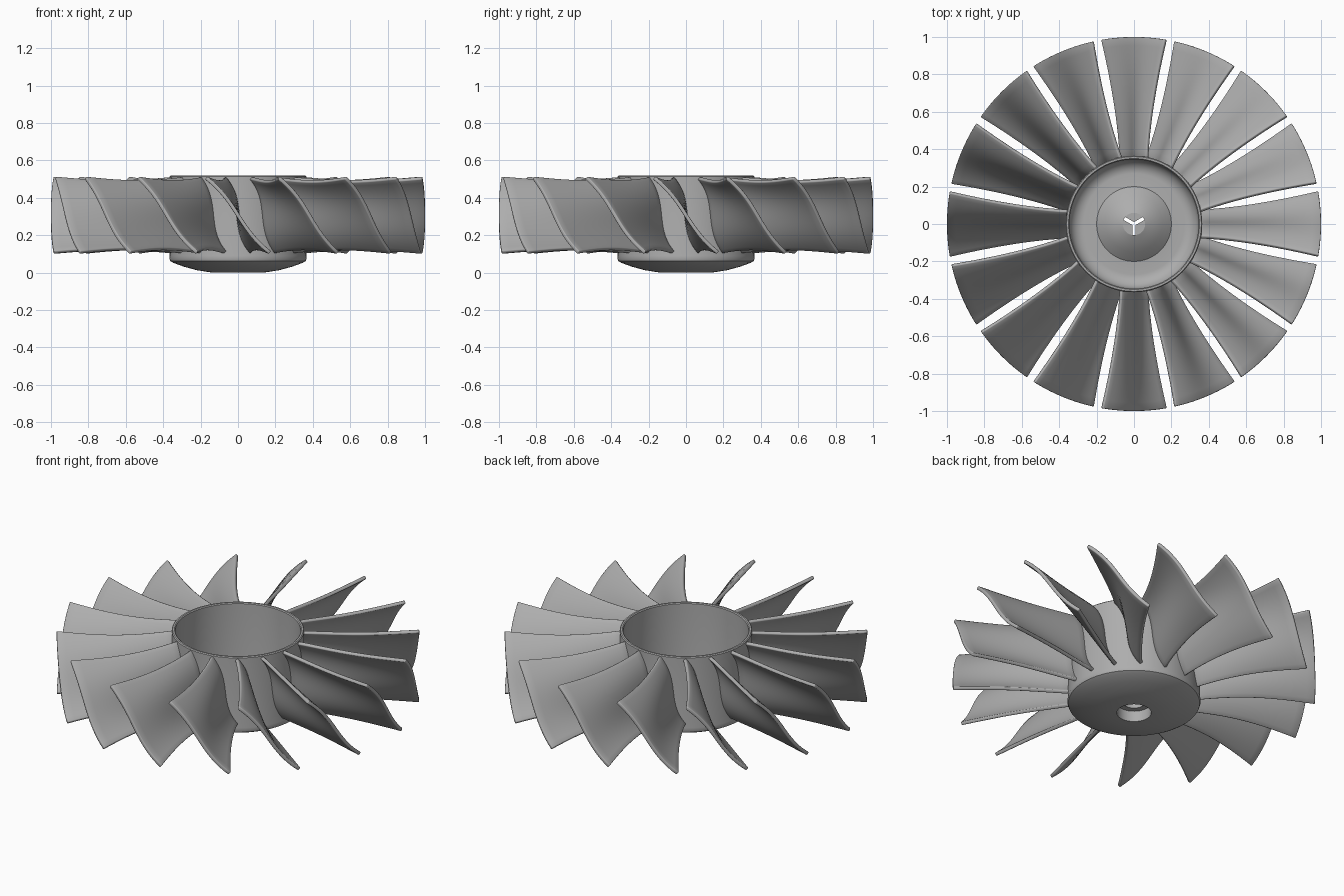
import bpy, bmesh, math
from math import sin, cos, pi, asin, radians

if "Cube" in bpy.data.objects:
    bpy.data.objects.remove(bpy.data.objects["Cube"])

grey = bpy.data.materials.new("plain_grey")
grey.use_nodes = True
GREY = (0.42, 0.42, 0.42, 1)
grey.diffuse_color = GREY
grey.node_tree.nodes["Principled BSDF"].inputs["Base Color"].default_value = GREY


def make_object(name, bm, angle=35):
    bmesh.ops.recalc_face_normals(bm, faces=bm.faces)
    mesh = bpy.data.meshes.new(name)
    bm.to_mesh(mesh)
    bm.free()
    mesh.materials.append(grey)
    obj = bpy.data.objects.new(name, mesh)
    bpy.context.collection.objects.link(obj)
    bpy.ops.object.select_all(action='DESELECT')
    bpy.context.view_layer.objects.active = obj
    obj.select_set(True)
    bpy.ops.object.shade_smooth_by_angle(angle=radians(angle))
    return obj


def lathe(name, profile, steps=96):
    """Revolve a closed (radius, height) profile around z."""
    bm = bmesh.new()
    rings = [[bm.verts.new((r * cos(2 * pi * i / steps), r * sin(2 * pi * i / steps), z))
              for r, z in profile] for i in range(steps)]
    n = len(profile)
    for i in range(steps):
        a, b = rings[i], rings[(i + 1) % steps]
        for j in range(n):
            k = (j + 1) % n
            bm.faces.new((a[j], b[j], b[k], a[k]))
    return make_object(name, bm)


# Hub cup: domed underside, thin wall, rounded floor, raised cone, stepped bore
fillet = [(0.27 + 0.075 * cos(a), 0.155 - 0.075 * sin(a))
          for a in (i * pi / 16 for i in range(9))]
lathe("hub_cup", [
    (0.095, 0.0), (0.15, 0.002), (0.22, 0.013), (0.29, 0.032), (0.345, 0.052),
    (0.362, 0.062), (0.367, 0.075), (0.365, 0.09), (0.365, 0.515), (0.36, 0.52),
    (0.35, 0.52), (0.345, 0.515)] + fillet + [
    (0.20, 0.085), (0.15, 0.13), (0.10, 0.165), (0.06, 0.185),
    (0.06, 0.065), (0.095, 0.065)])

# Bore plate: three sectors separated by a three-armed slot
R, HALF = 0.063, 0.009
bm = bmesh.new()
for k in range(3):
    start = radians(30 + 120 * k)
    trim = asin(HALF / R)
    mid = start + pi / 3
    apex = HALF / sin(pi / 3)
    pts = [(apex * cos(mid), apex * sin(mid))]
    for i in range(13):
        a = start + trim + (2 * pi / 3 - 2 * trim) * i / 12
        pts.append((R * cos(a), R * sin(a)))
    face = bm.faces.new([bm.verts.new((x, y, 0.15)) for x, y in pts])
    top = bmesh.ops.extrude_face_region(bm, geom=[face])
    bmesh.ops.translate(bm, vec=(0, 0, 0.03),
                        verts=[v for v in top["geom"] if isinstance(v, bmesh.types.BMVert)])
make_object("bore_plate", bm)


# Blades: S-shaped section, flaring from root to tip
def blade_point(u, t, centre):
    """u runs root to tip, t runs bottom (-1) to top (+1)."""
    r = 0.355 + 0.645 * u
    width = 0.072 + 0.1 * u ** 1.5
    curl = 0.7 - 0.45 * u
    swing = width * ((1 - curl) * t + curl * t ** 3)
    height = 0.2 - 0.018 * sin(pi * u)
    phi = centre - swing / r
    return r * cos(phi), r * sin(phi), 0.307 + height * t


COUNT, NU, NT = 16, 14, 20
for b in range(COUNT):
    bm = bmesh.new()
    grid = [[bm.verts.new(blade_point(i / NU, 2 * j / NT - 1, 2 * pi * b / COUNT))
             for j in range(NT + 1)] for i in range(NU + 1)]
    for i in range(NU):
        for j in range(NT):
            bm.faces.new((grid[i][j], grid[i + 1][j], grid[i + 1][j + 1], grid[i][j + 1]))
    blade = make_object(f"blade_{b + 1}", bm)
    solid = blade.modifiers.new("thickness", 'SOLIDIFY')
    solid.thickness = 0.02
    solid.offset = 0
    bevel = blade.modifiers.new("soft_edges", 'BEVEL')
    bevel.width = 0.005
    bevel.segments = 2
    bevel.angle_limit = radians(50)
    # keep edge shading evaluated after the thickness is added
    for i, mod in enumerate(("thickness", "soft_edges")):
        blade.modifiers.move(blade.modifiers.find(mod), i)
